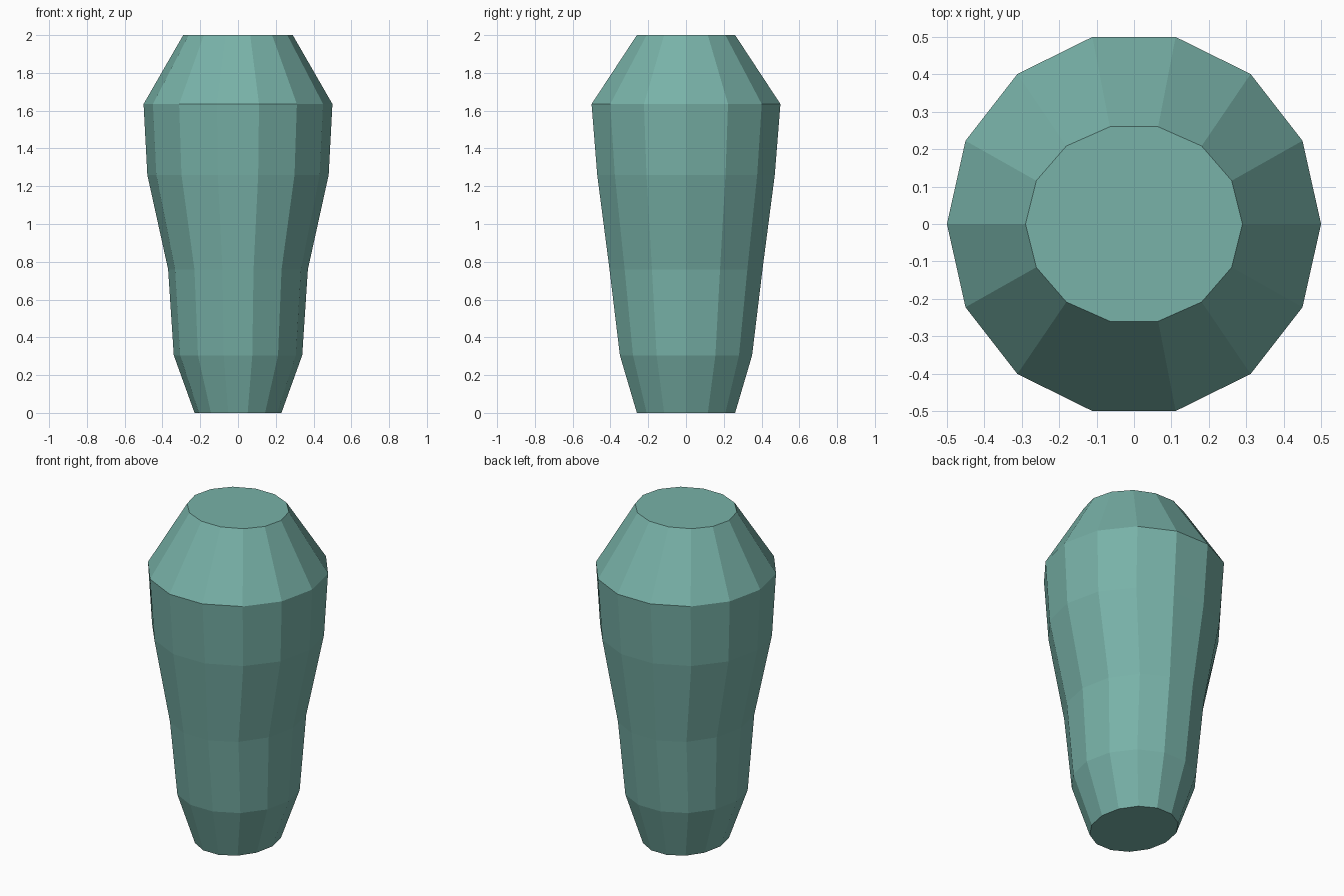
import bpy, bmesh, math

if "Cube" in bpy.data.objects:
    bpy.data.objects.remove(bpy.data.objects["Cube"])

SIDES = 14
# Rings from bottom to top: height, half width in x, half depth in y
RINGS = [
    (0.00, 0.23, 0.26),
    (0.305, 0.34, 0.35),
    (0.76, 0.37, 0.405),
    (1.26, 0.48, 0.47),
    (1.635, 0.50, 0.50),
    (2.00, 0.29, 0.26),
]
# The outline has corners on x but flats on y, so scale y to reach the flats
FLAT = math.cos(math.pi / SIDES)

teal = bpy.data.materials.new("soft teal")
teal.diffuse_color = (0.188, 0.445, 0.392, 1)
teal.use_nodes = True
teal.node_tree.nodes["Principled BSDF"].inputs["Base Color"].default_value = teal.diffuse_color

bm = bmesh.new()


def ring(z, rx, ry):
    step = 2 * math.pi / SIDES
    return [bm.verts.new((rx * math.cos(i * step), ry / FLAT * math.sin(i * step), z))
            for i in range(SIDES)]


# Faceted tapered body, lofted through the rings
loops = [ring(*r) for r in RINGS]
for low, high in zip(loops, loops[1:]):
    for i in range(SIDES):
        j = (i + 1) % SIDES
        bm.faces.new((low[i], low[j], high[j], high[i]))

# Flat bottom and top caps
bm.faces.new(loops[0][::-1])
bm.faces.new(loops[-1])

mesh = bpy.data.meshes.new("faceted_body")
bm.to_mesh(mesh)
bm.free()
mesh.materials.append(teal)
body = bpy.data.objects.new("faceted_body", mesh)
bpy.context.collection.objects.link(body)
